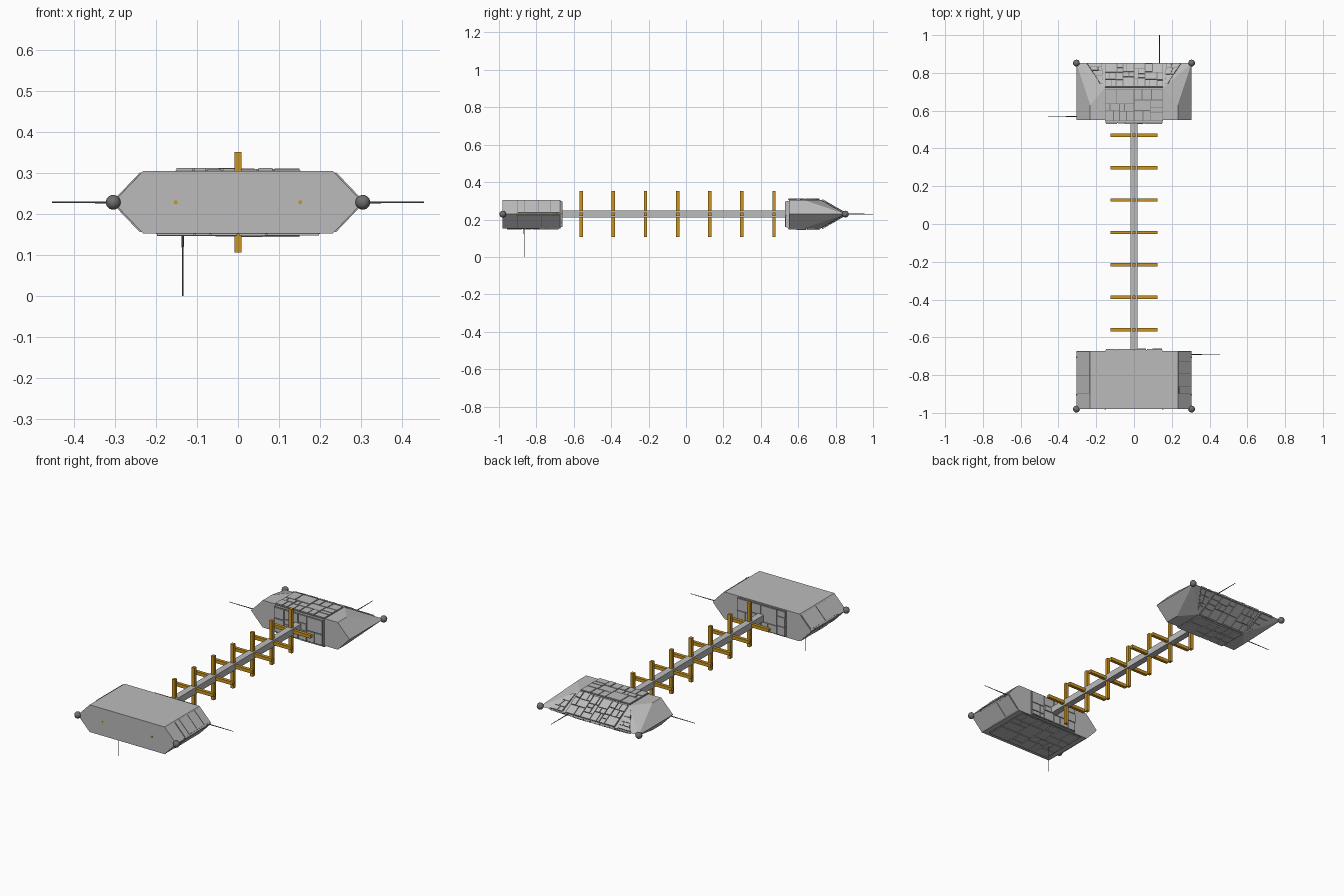
import bpy, bmesh, random
from mathutils import Vector

cube = bpy.data.objects.get("Cube")
if cube:
    bpy.data.objects.remove(cube, do_unlink=True)

MID, HALF = 0.229, 0.076          # centre height and half height of the hulls
EDGE, FLAT = 0.305, 0.232         # outer edge and flat half widths
random.seed(7)


def material(name, colour):
    m = bpy.data.materials.new(name)
    m.use_nodes = True
    m.diffuse_color = (*colour, 1)
    m.node_tree.nodes["Principled BSDF"].inputs["Base Color"].default_value = (*colour, 1)
    return m


HULL = material("hull grey", (0.5, 0.5, 0.5))
SEAM = material("seam grey", (0.2, 0.2, 0.2))
GOLD = material("gold", (0.6, 0.3, 0.015))
DARK = material("dark metal", (0.16, 0.16, 0.16))


def finish(name, bm, *mats):
    bmesh.ops.recalc_face_normals(bm, faces=bm.faces[:])
    mesh = bpy.data.meshes.new(name)
    bm.to_mesh(mesh)
    bm.free()
    ob = bpy.data.objects.new(name, mesh)
    bpy.context.collection.objects.link(ob)
    for m in mats:
        mesh.materials.append(m)
    return ob


def add_box(bm, centre, size):
    verts = bmesh.ops.create_cube(bm, size=1)["verts"]
    for v in verts:
        v.co = Vector(a * b for a, b in zip(v.co, size)) + Vector(centre)


def box(name, centre, size, mat):
    bm = bmesh.new()
    add_box(bm, centre, size)
    return finish(name, bm, mat)


def split(u0, v0, u1, v1, w, h, smallest):
    """Cut a rectangle into an irregular set of plating cells."""
    du, dv = (u1 - u0) * w, (v1 - v0) * h
    if max(du, dv) < smallest * 2 or (max(du, dv) < smallest * 3 and random.random() < 0.3):
        return [(u0, v0, u1, v1)]
    t = random.uniform(0.33, 0.67)
    if du > dv:
        m = u0 + (u1 - u0) * t
        return split(u0, v0, m, v1, w, h, smallest) + split(m, v0, u1, v1, w, h, smallest)
    m = v0 + (v1 - v0) * t
    return split(u0, v0, u1, m, w, h, smallest) + split(u0, m, u1, v1, w, h, smallest)


def plating(name, corners, hub_y, smallest=0.035, rise=0.007, base=0.002, gap=0.0045):
    """Raised plates over a dark backing, on a four cornered area of a hull."""
    a, b, c, d = (Vector(p) for p in corners)
    n = (b - a).cross(d - a).normalized()
    if n.dot((a + b + c + d) / 4 - Vector((0, hub_y, MID))) < 0:
        n = -n
    w, h = ((b - a).length + (c - d).length) / 2, ((d - a).length + (c - b).length) / 2
    bm = bmesh.new()

    def slab(u0, v0, u1, v1, height, index):
        ring = [a.lerp(b, u).lerp(d.lerp(c, u), v)
                for u, v in ((u0, v0), (u1, v0), (u1, v1), (u0, v1))]
        low = [bm.verts.new(p - n * 0.001) for p in ring]
        top = [bm.verts.new(p + n * height) for p in ring]
        faces = [bm.faces.new(low), bm.faces.new(top)]
        for i in range(4):
            j = (i + 1) % 4
            faces.append(bm.faces.new((low[i], low[j], top[j], top[i])))
        for f in faces:
            f.material_index = index

    slab(0, 0, 1, 1, base, 1)
    gu, gv = gap / 2 / w, gap / 2 / h
    for u0, v0, u1, v1 in split(0, 0, 1, 1, w, h, smallest):
        slab(u0 + gu, v0 + gv, u1 - gu, v1 - gv, base + rise * random.uniform(0.5, 0.9), 0)
    return finish(name, bm, HULL, SEAM)


# Front hull: six sided prism
bm = bmesh.new()
section = [(EDGE, 0), (FLAT, HALF), (-FLAT, HALF), (-EDGE, 0), (-FLAT, -HALF), (FLAT, -HALF)]
ends = [[bm.verts.new((x, y, MID + z)) for x, z in section] for y in (-0.98, -0.672)]
for ring in ends:
    bm.faces.new(ring)
for i in range(6):
    j = (i + 1) % 6
    bm.faces.new((ends[0][i], ends[0][j], ends[1][j], ends[1][i]))
finish("front_hull", bm, HULL)

# Rear hull: same section, drawn down to a wedge edge at the back
bm = bmesh.new()
pts = []
for s in (1, -1):
    for t in (1, -1):
        pts += [(s * FLAT, 0.55, MID + t * HALF), (s * FLAT, 0.63, MID + t * HALF),
                (s * 0.155, 0.72, MID + t * HALF)]
    pts += [(s * EDGE, 0.55, MID), (s * EDGE, 0.852, MID)]
for p in pts:
    bm.verts.new(p)
bmesh.ops.convex_hull(bm, input=bm.verts[:])
bmesh.ops.dissolve_limit(bm, angle_limit=0.01, verts=bm.verts[:], edges=bm.edges[:])
finish("rear_hull", bm, HULL)

# Plating on the inner end of each hull, facing the spine
for label, y, out, hub in (("front", -0.672, 0.004, -0.82), ("rear", 0.55, -0.012, 0.7)):
    box(label + "_inner_backing", (0, y + out / 2, MID), (0.3, abs(out), 0.142), HULL)
    for side, s in (("left", 1), ("right", -1)):
        yy = y + out
        plating(f"{label}_inner_plating_{side}",
                [(0, yy, MID - 0.07), (s * 0.15, yy, MID - 0.07),
                 (s * 0.15, yy, MID + 0.07), (0, yy, MID + 0.07)], hub)

for side, s in (("left", 1), ("right", -1)):
    # Front hull sloped sides
    for level, t in (("upper", 1), ("lower", -1)):
        plating(f"front_{level}_bevel_{side}",
                [(s * 0.300, -0.9, MID + t * 0.005), (s * 0.300, -0.675, MID + t * 0.005),
                 (s * 0.236, -0.675, MID + t * 0.072), (s * 0.236, -0.9, MID + t * 0.072)],
                -0.82, smallest=0.055, rise=0.003, base=0.001, gap=0.003)

    # Front hull underside
    z = MID - HALF
    plating(f"front_belly_{side}", [(0, -0.96, z), (s * 0.2, -0.96, z),
                                    (s * 0.2, -0.68, z), (0, -0.68, z)], -0.82, 0.045, 0.005)

    # Rear hull flat and sloped plating, above and below
    for level, t in (("upper", 1), ("lower", -1)):
        z = MID + t * HALF

        def slope(x, y):
            return (s * x, y, MID + t * HALF * (0.852 - y) / 0.132)

        plating(f"rear_{level}_deck_{side}", [(0, 0.545, z), (s * 0.153, 0.545, z),
                                              (s * 0.153, 0.715, z), (0, 0.715, z)], 0.7)
        plating(f"rear_{level}_slope_{side}", [slope(0, 0.723), slope(0.153, 0.723),
                                               slope(0.153, 0.849), slope(0, 0.849)], 0.7, 0.028)
        plating(f"rear_{level}_fan_{side}", [slope(0.163, 0.74), slope(0.178, 0.74),
                                             slope(0.25, 0.849), slope(0.17, 0.849)], 0.7, 0.022,
                rise=0.004)

    # Small gold markers
    box(f"front_marker_{side}", (s * 0.152, -0.98, MID), (0.008, 0.006, 0.008), GOLD)
    for i, y in enumerate((-0.905, -0.705)):
        box(f"edge_marker_{side}_{i}", (s * 0.302, y, MID), (0.008, 0.008, 0.008), GOLD)

    # Corner spheres
    for label, y in (("front", -0.98), ("rear", 0.852)):
        bm = bmesh.new()
        bmesh.ops.create_uvsphere(bm, u_segments=20, v_segments=12, radius=0.018)
        bmesh.ops.translate(bm, verts=bm.verts[:], vec=(s * EDGE, y, MID))
        for f in bm.faces:
            f.smooth = True
        finish(f"{label}_sphere_{side}", bm, DARK)

# Spine with cross shaped gold ribs
box("spine", (0, -0.06, MID), (0.036, 1.24, 0.036), HULL)
for i in range(7):
    y = -0.56 + i * 0.1717
    bm = bmesh.new()
    add_box(bm, (0, y, MID), (0.25, 0.018, 0.018))
    add_box(bm, (0, y, MID), (0.018, 0.018, 0.246))
    finish(f"rib_{i + 1}", bm, GOLD)


# Antennas
def antenna(name, start, end):
    start, end = Vector(start), Vector(end)
    axis = end - start
    bm = bmesh.new()
    bmesh.ops.create_cone(bm, cap_ends=True, segments=8, radius1=0.0028, radius2=0.0014,
                          depth=axis.length)
    turn = axis.to_track_quat("Z", "Y")
    for v in bm.verts:
        v.co = turn @ v.co + (start + end) / 2
    finish(name, bm, DARK)


antenna("belly_antenna", (-0.135, -0.865, 0.16), (-0.135, -0.865, 0))
antenna("front_side_antenna", (0.29, -0.69, MID), (0.455, -0.69, MID))
antenna("rear_side_antenna", (-0.29, 0.57, MID), (-0.455, 0.57, MID))
antenna("tail_antenna", (0.135, 0.84, MID), (0.135, 1.0, MID))
